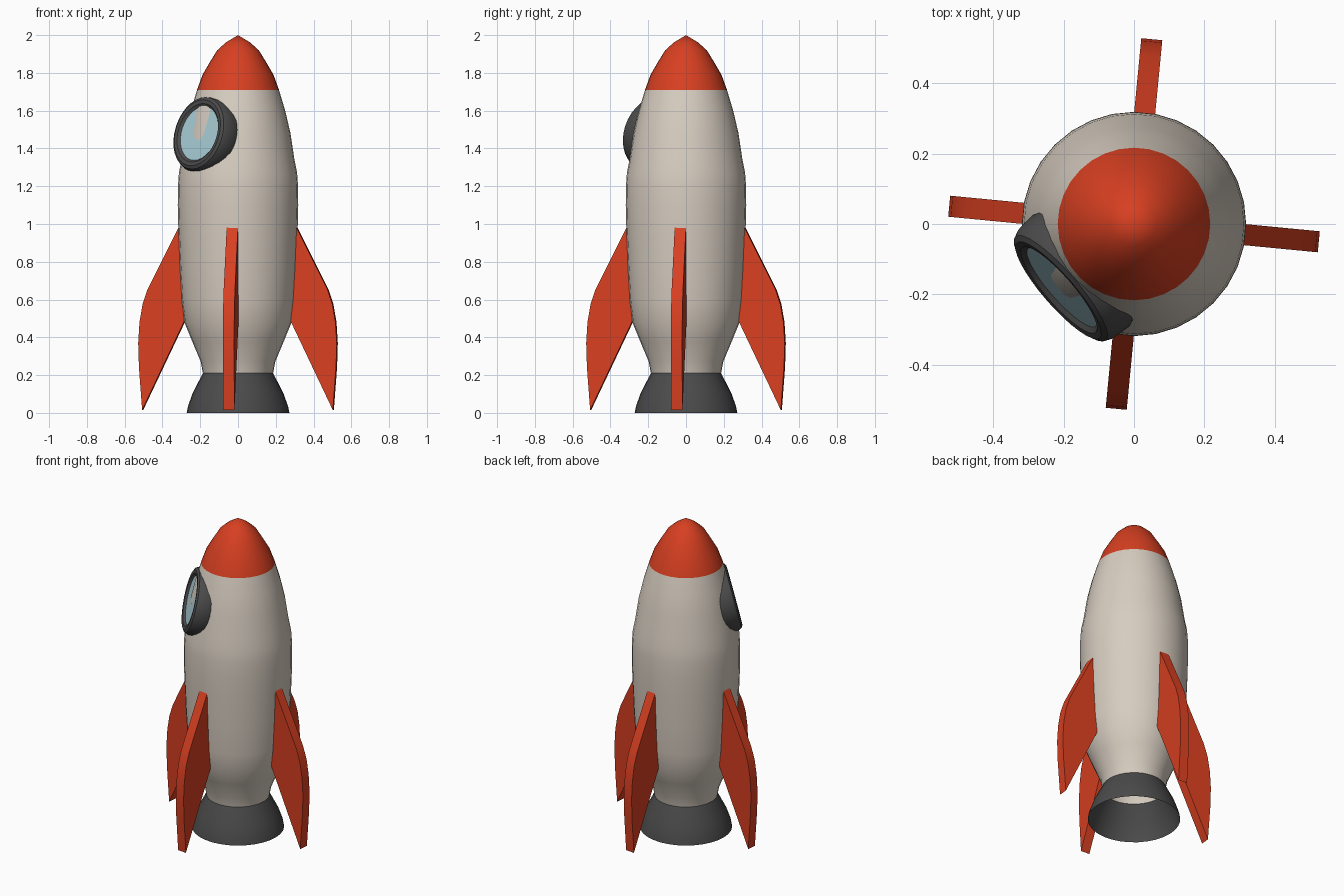
import bpy, bmesh, math
from mathutils import Vector, Matrix

if "Cube" in bpy.data.objects:
    bpy.data.objects.remove(bpy.data.objects["Cube"])

SEGMENTS = 32


def material(name, color):
    m = bpy.data.materials.new(name)
    m.diffuse_color = (*color, 1)
    m.use_nodes = True
    m.node_tree.nodes["Principled BSDF"].inputs["Base Color"].default_value = m.diffuse_color
    return m


RED = material("red", (0.68, 0.05, 0.015))
CREAM = material("cream", (0.68, 0.61, 0.53))
DARK = material("dark_grey", (0.07, 0.07, 0.07))
GLASS = material("pale_blue", (0.40, 0.62, 0.68))


def add_object(name, bm, mat, angle=None):
    mesh = bpy.data.meshes.new(name)
    bm.to_mesh(mesh)
    bm.free()
    obj = bpy.data.objects.new(name, mesh)
    bpy.context.collection.objects.link(obj)
    mesh.materials.append(mat)
    if angle:
        bpy.ops.object.select_all(action='DESELECT')
        obj.select_set(True)
        bpy.context.view_layer.objects.active = obj
        bpy.ops.object.shade_smooth_by_angle(angle=math.radians(angle))
    return obj


def lathe(name, profile, mat, angle=35):
    """Revolve (radius, height) points around z; listed bottom to top."""
    bm = bmesh.new()
    verts = [bm.verts.new((r, 0, z)) for r, z in profile]
    edges = [bm.edges.new(p) for p in zip(verts, verts[1:])]
    bmesh.ops.spin(bm, geom=verts + edges, cent=(0, 0, 0), axis=(0, 0, 1),
                   angle=math.tau, steps=SEGMENTS)
    bmesh.ops.remove_doubles(bm, verts=bm.verts, dist=1e-4)
    # orient the shell away from the axis (or along z for flat discs)
    bm.normal_update()
    mid = Vector((0, 0, (profile[0][1] + profile[-1][1]) / 2))
    if sum((f.calc_center_median() - mid).dot(f.normal) * f.calc_area() for f in bm.faces) < 0:
        bmesh.ops.reverse_faces(bm, faces=bm.faces)
    return add_object(name, bm, mat, angle)


# Hull: open nozzle, body shell and nose cone
lathe("nozzle", [(0.272, 0), (0.265, 0.035), (0.24, 0.105), (0.186, 0.21)], DARK)
lathe("body", [(0.186, 0.21), (0.197, 0.27), (0.243, 0.38), (0.284, 0.48),
               (0.298, 0.60), (0.308, 0.78), (0.316, 0.98), (0.319, 1.10),
               (0.318, 1.20), (0.313, 1.27), (0.299, 1.34), (0.278, 1.48),
               (0.250, 1.60), (0.217, 1.71)], CREAM)
lathe("nose_cone", [(0.217, 1.71), (0.188, 1.79), (0.150, 1.855),
                    (0.110, 1.92), (0.063, 1.962), (0, 2.0)], RED, 50)

# Porthole: rim and glass, facing front left and tilted up with the hull
azimuth = math.radians(221)
tilt = math.radians(14)
normal = Vector((math.cos(azimuth) * math.cos(tilt),
                 math.sin(azimuth) * math.cos(tilt), math.sin(tilt)))
place = (Matrix.Translation((-0.205, -0.18, 1.48))
         @ normal.to_track_quat('Z', 'Y').to_matrix().to_4x4())
rim = lathe("porthole_rim", [(0.187, -0.097), (0.203, -0.092), (0.210, -0.075),
                             (0.205, -0.015), (0.196, 0.005), (0.180, 0.014),
                             (0.160, 0.012), (0.147, 0.0)], DARK)
glass = lathe("porthole_glass", [(0.148, 0), (0, 0.001)], GLASS)
for part in (rim, glass):
    part.matrix_world = place

# Four swept fins, radial and turned slightly about the axis
fin_outline = [(0.312, 0.985), (0.40, 0.81), (0.478, 0.655), (0.505, 0.575),
               (0.521, 0.48), (0.528, 0.37), (0.524, 0.24), (0.507, 0.015),
               (0.283, 0.485), (0.302, 0.73)]
for i, name in enumerate(("right", "back", "left", "front")):
    bm = bmesh.new()
    face = bm.faces.new([bm.verts.new((r, -0.03, z)) for r, z in fin_outline])
    new = bmesh.ops.extrude_face_region(bm, geom=[face], use_keep_orig=True)["geom"]
    bmesh.ops.translate(bm, vec=(0, 0.06, 0),
                        verts=[v for v in new if isinstance(v, bmesh.types.BMVert)])
    bmesh.ops.recalc_face_normals(bm, faces=bm.faces)
    fin = add_object(name + "_fin", bm, RED, 30)
    fin.rotation_euler.z = math.radians(90 * i - 5.5)
